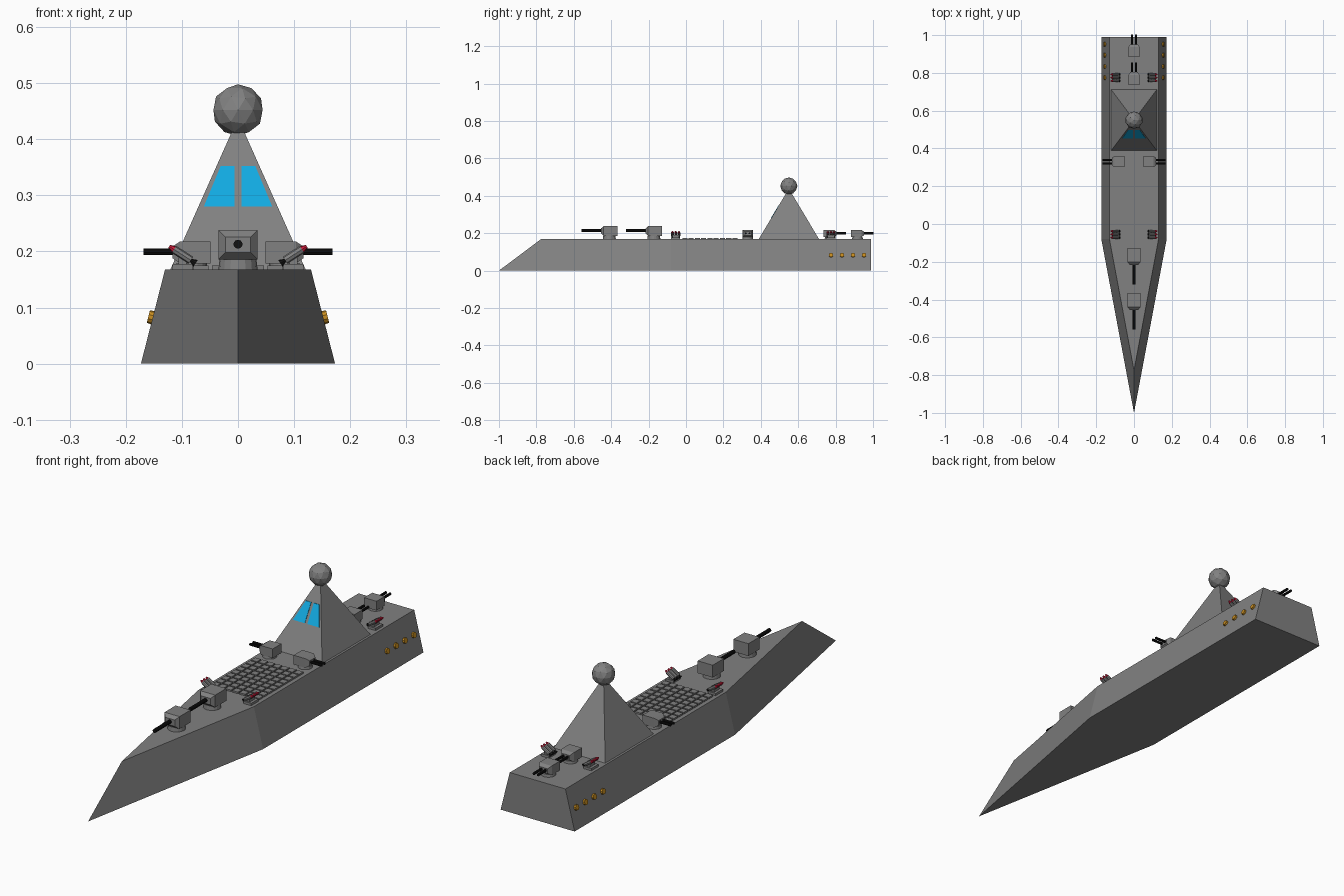
import bpy, bmesh, math
from mathutils import Matrix, Vector

if "Cube" in bpy.data.objects:
    bpy.data.objects.remove(bpy.data.objects["Cube"])

DECK = 0.168


def material(name, rgb):
    m = bpy.data.materials.new(name)
    m.diffuse_color = (*rgb, 1)
    m.use_nodes = True
    m.node_tree.nodes["Principled BSDF"].inputs["Base Color"].default_value = m.diffuse_color
    return m


GREY = material("hull grey", (0.22, 0.22, 0.22))
BLACK = material("gun black", (0.006, 0.006, 0.006))
BLUE = material("window blue", (0.006, 0.40, 0.75))
ORANGE = material("porthole orange", (0.58, 0.27, 0.015))
RED = material("missile red", (0.60, 0.01, 0.04))


def make(name, bm, mats, matrix=Matrix()):
    bmesh.ops.recalc_face_normals(bm, faces=bm.faces)
    me = bpy.data.meshes.new(name)
    bm.to_mesh(me)
    bm.free()
    for m in mats:
        me.materials.append(m)
    ob = bpy.data.objects.new(name, me)
    ob.matrix_world = matrix
    bpy.context.collection.objects.link(ob)
    return ob


def loft(bm, a, b, mat=0):
    """Closed solid between two matching outlines."""
    va, vb = [[bm.verts.new(p) for p in ring] for ring in (a, b)]
    n = len(va)
    faces = [bm.faces.new(va), bm.faces.new(vb)]
    faces += [bm.faces.new((va[i], va[(i + 1) % n], vb[(i + 1) % n], vb[i])) for i in range(n)]
    for f in faces:
        f.material_index = mat


def box(bm, x0, x1, y0, y1, z0, z1):
    loft(bm, *[[(x0, y0, z), (x1, y0, z), (x1, y1, z), (x0, y1, z)] for z in (z0, z1)])


def rod(bm, p, q, r1, r2, seg=8, mat=0):
    """Cylinder or cone from p to q."""
    p, q = Vector(p), Vector(q)
    d = q - p
    m = Matrix.Translation((p + q) / 2) @ d.to_track_quat('Z', 'Y').to_matrix().to_4x4()
    new = bmesh.ops.create_cone(bm, cap_ends=True, segments=seg, radius1=r1, radius2=r2,
                                depth=d.length, matrix=m)["verts"]
    for f in {f for v in new for f in v.link_faces}:
        f.material_index = mat


# Hull with pointed raked bow
def hull_outline(w, bow, z):
    return [(0, bow, z), (w, -0.08, z), (w, 0.99, z), (-w, 0.99, z), (-w, -0.08, z)]


bm = bmesh.new()
loft(bm, hull_outline(0.173, -1.0, 0), hull_outline(0.13, -0.775, DECK))
make("hull", bm, [GREY])

# Pyramid tower
TY, BASE, HX, HY, APEX = 0.55, DECK - 0.001, 0.121, 0.162, 0.438
bm = bmesh.new()
tip = bm.verts.new((0, TY, APEX))
foot = [bm.verts.new((sx * HX, TY + sy * HY, BASE)) for sx, sy in ((-1, -1), (1, -1), (1, 1), (-1, 1))]
bm.faces.new(foot)
for i in range(4):
    bm.faces.new((foot[i], foot[(i + 1) % 4], tip))
make("tower", bm, [GREY])

# Radar dome
bm = bmesh.new()
bmesh.ops.create_icosphere(bm, subdivisions=2, radius=0.046,
                           matrix=Matrix.Translation((0, TY, 0.452)))
make("radar_dome", bm, [GREY])


# Bridge windows, thin plates on the sloping front of the tower
def front_y(z):
    return TY - HY * (APEX - z) / (APEX - BASE)


for side, s in (("left", -1), ("right", 1)):
    pane = [(s * x, z) for x, z in ((0.006, 0.28), (0.061, 0.28), (0.031, 0.352), (0.006, 0.352))]
    bm = bmesh.new()
    loft(bm, [(x, front_y(z) + 0.002, z) for x, z in pane],
         [(x, front_y(z) - 0.002, z) for x, z in pane])
    make("window_" + side, bm, [BLUE])


# Gun turrets, barrels along local -y
def turret(name, x, y, angle, w, l, z0, z1, barrels, reach, r):
    bm = bmesh.new()
    rod(bm, (0, 0, -0.001), (0, 0, z0), w, w * 0.94, 16)
    box(bm, -w, w, -l + 0.014, l, z0, z1)
    inset = (z1 - z0) * 0.24

    def ring(k, yy):
        return [(-w + k, yy, z0 + k), (w - k, yy, z0 + k), (w - k, yy, z1 - k), (-w + k, yy, z1 - k)]
    loft(bm, ring(0, -l + 0.014), ring(inset, -l))
    zc = (z0 + z1) / 2 + 0.001
    for bx in barrels:
        rod(bm, (bx, -l + 0.005, zc), (bx, -reach, zc), r, r, 10, 1)
    make(name, bm, [GREY, BLACK],
         Matrix.Translation((x, y, DECK)) @ Matrix.Rotation(angle, 4, 'Z'))


for name, y in (("bow_turret_front", -0.41), ("bow_turret_rear", -0.172)):
    turret(name, 0, y, 0, 0.035, 0.044, 0.018, 0.070, (0,), 0.148, 0.008)
TWIN = (-0.010, 0.010)
for name, x, y, a in (("side_turret_left", -0.083, 0.33, -math.pi / 2),
                      ("side_turret_right", 0.083, 0.33, math.pi / 2),
                      ("stern_turret_front", 0, 0.770, math.pi),
                      ("stern_turret_rear", 0, 0.917, math.pi)):
    turret(name, x, y, a, 0.029, 0.034, 0.011, 0.050, TWIN, 0.085, 0.0055)

# Missile launchers, three tilted tubes pointing outboard
for place, y in (("bow", -0.055), ("stern", 0.775)):
    for side, s in (("left", -1), ("right", 1)):
        bm = bmesh.new()
        box(bm, -0.018, 0.018, -0.024, 0.024, -0.001, 0.010)
        box(bm, -0.007, 0.007, -0.018, 0.018, 0.010, 0.022)
        for k in (-1, 0, 1):
            def at(t):
                return (s * 0.84 * t, k * 0.017, 0.026 + 0.54 * t)
            rod(bm, at(-0.018), at(0.018), 0.0075, 0.0075, 8)
            rod(bm, at(0.018), at(0.028), 0.0065, 0.003, 8, 1)
            rod(bm, at(-0.028), at(-0.018), 0.007, 0.003, 8, 2)
        make(f"launcher_{place}_{side}", bm, [GREY, RED, BLACK],
             Matrix.Translation((s * 0.099, y, DECK)))

# Grid of deck hatches
bm = bmesh.new()
for i in range(7):
    for j in range(9):
        cx, cy = (i - 3) * 0.033, -0.006 + j * 0.0335
        box(bm, cx - 0.0135, cx + 0.0135, cy - 0.0135, cy + 0.0135, DECK - 0.001, DECK + 0.007)
make("deck_hatches", bm, [GREY])

# Portholes square to the sloping hull sides
out = Vector((DECK, 0, 0.043)).normalized()
for side, s in (("left", -1), ("right", 1)):
    bm = bmesh.new()
    for i in range(4):
        c = Vector((0.152, 0.775 + i * 0.059, 0.082))
        p, q = c - out * 0.003, c + out * 0.008
        rod(bm, (s * p.x, p.y, p.z), (s * q.x, q.y, q.z), 0.0125, 0.0115, 10)
    make("portholes_" + side, bm, [ORANGE])
